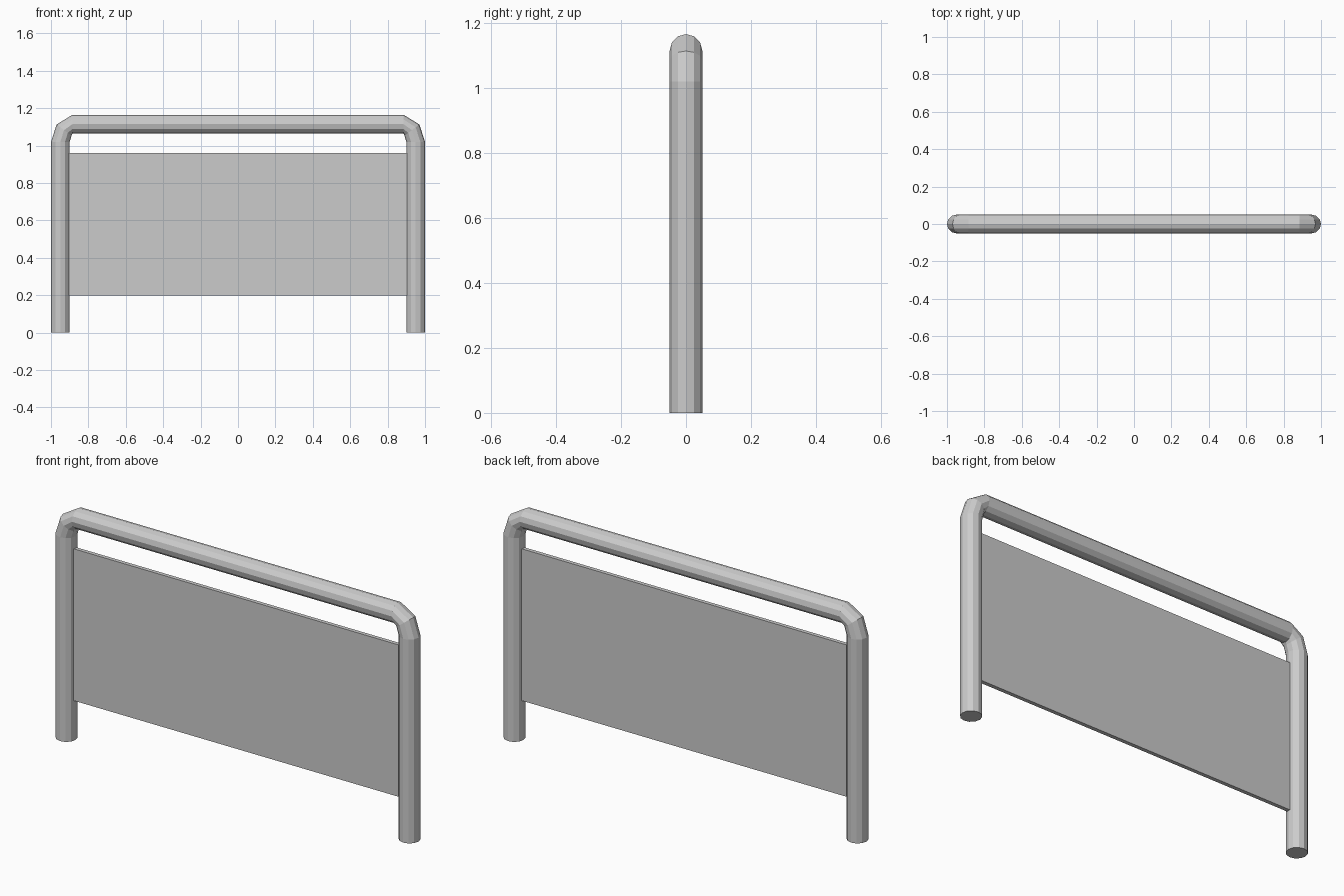
import bpy, bmesh
from math import sin, cos, pi, radians
from mathutils import Vector

if "Cube" in bpy.data.objects:
    bpy.data.objects.remove(bpy.data.objects["Cube"])

# Single grey metal
metal = bpy.data.materials.new("grey_metal")
metal.use_nodes = True
GREY = (0.6, 0.6, 0.6, 1)
metal.diffuse_color = GREY
metal.node_tree.nodes["Principled BSDF"].inputs["Base Color"].default_value = GREY

RADIUS, SIDES = 0.05, 12


def finish(bm, name):
    bmesh.ops.recalc_face_normals(bm, faces=bm.faces)
    mesh = bpy.data.meshes.new(name)
    bm.to_mesh(mesh)
    bm.free()
    mesh.materials.append(metal)
    obj = bpy.data.objects.new(name, mesh)
    bpy.context.collection.objects.link(obj)
    return obj


# Bent tube: half path as (x, z, angle of the outward direction), then mirrored
half = [(-0.95, 0, 180), (-0.95, 1.02, 180), (-0.93, 1.083, 143), (-0.885, 1.115, 90)]
path = half + [(-x, z, 180 - a) for x, z, a in reversed(half)]
bm = bmesh.new()
rings = []
for x, z, angle in path:
    out = Vector((cos(radians(angle)), 0, sin(radians(angle))))
    ring = []
    for i in range(SIDES):
        t = 2 * pi * i / SIDES
        ring.append(bm.verts.new(Vector((x, 0, z)) + RADIUS * (cos(t) * out + sin(t) * Vector((0, 1, 0)))))
    rings.append(ring)
for a, b in zip(rings, rings[1:]):
    for i in range(SIDES):
        j = (i + 1) % SIDES
        bm.faces.new((a[i], a[j], b[j], b[i]))
bm.faces.new(rings[0])
bm.faces.new(rings[-1])
finish(bm, "bent_tube_frame")

# Flat panel between the posts, its ends set into the tubes
bm = bmesh.new()
bmesh.ops.create_cube(bm, size=1)
bmesh.ops.scale(bm, vec=(1.82, 0.02, 0.76), verts=bm.verts)
bmesh.ops.translate(bm, vec=(0, 0, 0.58), verts=bm.verts)
finish(bm, "panel")
